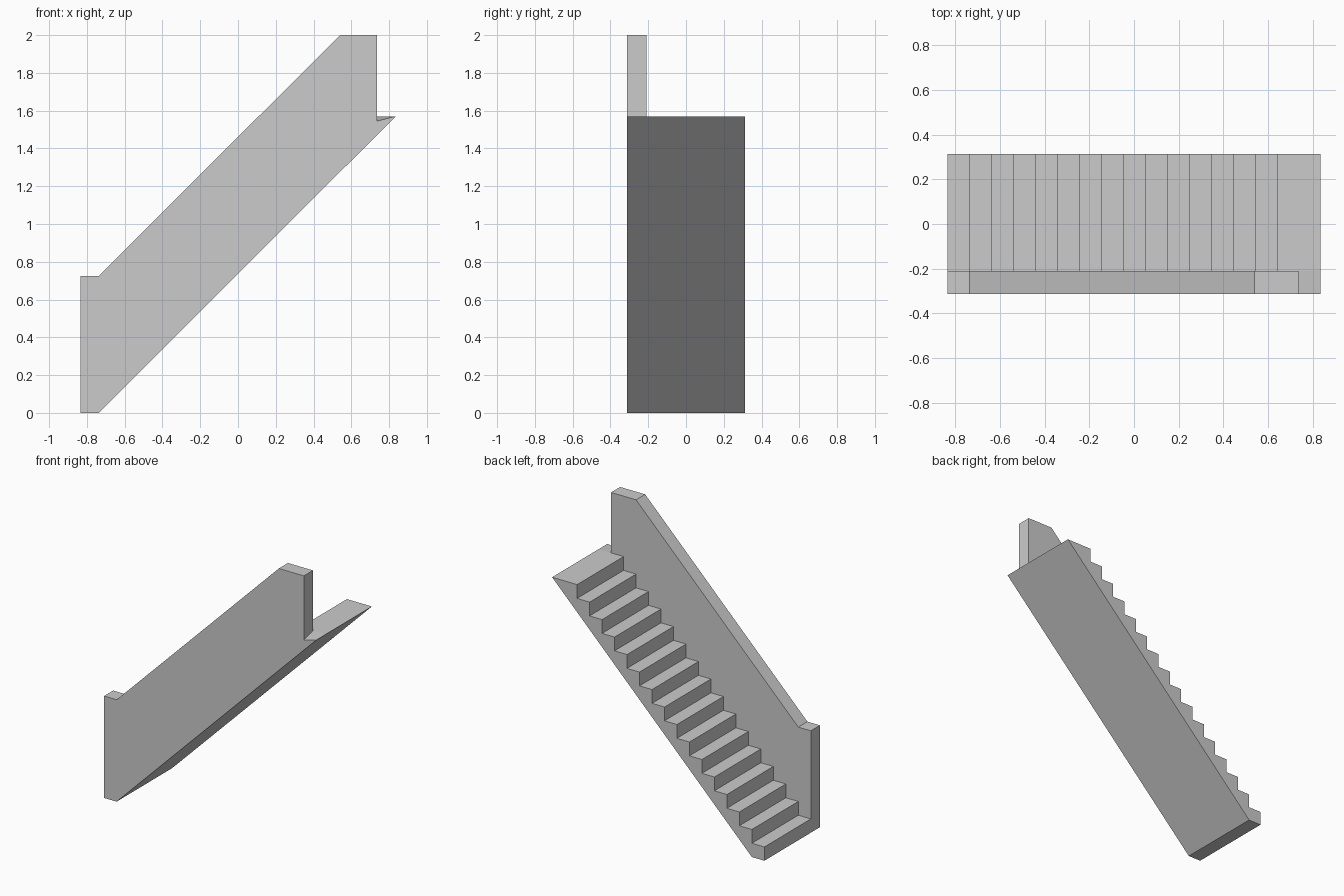
import bpy, bmesh

if "Cube" in bpy.data.objects:
    bpy.data.objects.remove(bpy.data.objects["Cube"])

X0, X1 = -0.835, 0.835               # overall length
FRONT, INNER, BACK = -0.312, -0.21, 0.312
N, TOP = 16, 1.57                    # number of risers, landing height
RUN, RISE = (X1 - X0) / 17, TOP / 16
WALL_END = X1 - RUN

# Stepped line, from the first nosing up to the landing edge
steps = []
for i in range(N):
    x = X0 + i * RUN
    if i:
        steps.append((x, i * RISE))
    steps.append((x, (i + 1) * RISE))
steps.append((WALL_END, TOP))

# Soffit line and the top of the parapet wall
soffit = [(X0, 0), (X0 + RUN, 0), (X1, TOP)]
rail = [(WALL_END, 2.0), (0.54, 2.0), (X0 + RUN, 0.725), (X0, 0.725)]

bm = bmesh.new()


def ring(profile, y):
    return [bm.verts.new((x, y, z)) for x, z in profile]


def bridge(a, b):
    for i in range(len(a)):
        j = (i + 1) % len(a)
        bm.faces.new((a[i], a[j], b[j], b[i]))


# Flight of steps
flight = soffit + steps[::-1]
flight_inner, flight_back = ring(flight, INNER), ring(flight, BACK)
bridge(flight_inner, flight_back)
bm.faces.new(flight_back)

# Parapet wall on the front side, its landing corner dipping slightly
wall_front = ring(soffit + [(WALL_END, 1.545)] + rail + [steps[0]], FRONT)
wall_inner = ring(soffit + [(WALL_END, TOP)] + rail + [steps[0]], INNER)
bridge(wall_front, wall_inner)
bm.faces.new(wall_front)
bm.faces.new(ring(rail + steps, INNER))

# Weld the two parts into one closed solid
bmesh.ops.remove_doubles(bm, verts=bm.verts[:], dist=1e-4)
bmesh.ops.recalc_face_normals(bm, faces=bm.faces[:])

mesh = bpy.data.meshes.new("staircase_with_parapet")
bm.to_mesh(mesh)
bm.free()
obj = bpy.data.objects.new("staircase_with_parapet", mesh)
bpy.context.collection.objects.link(obj)
